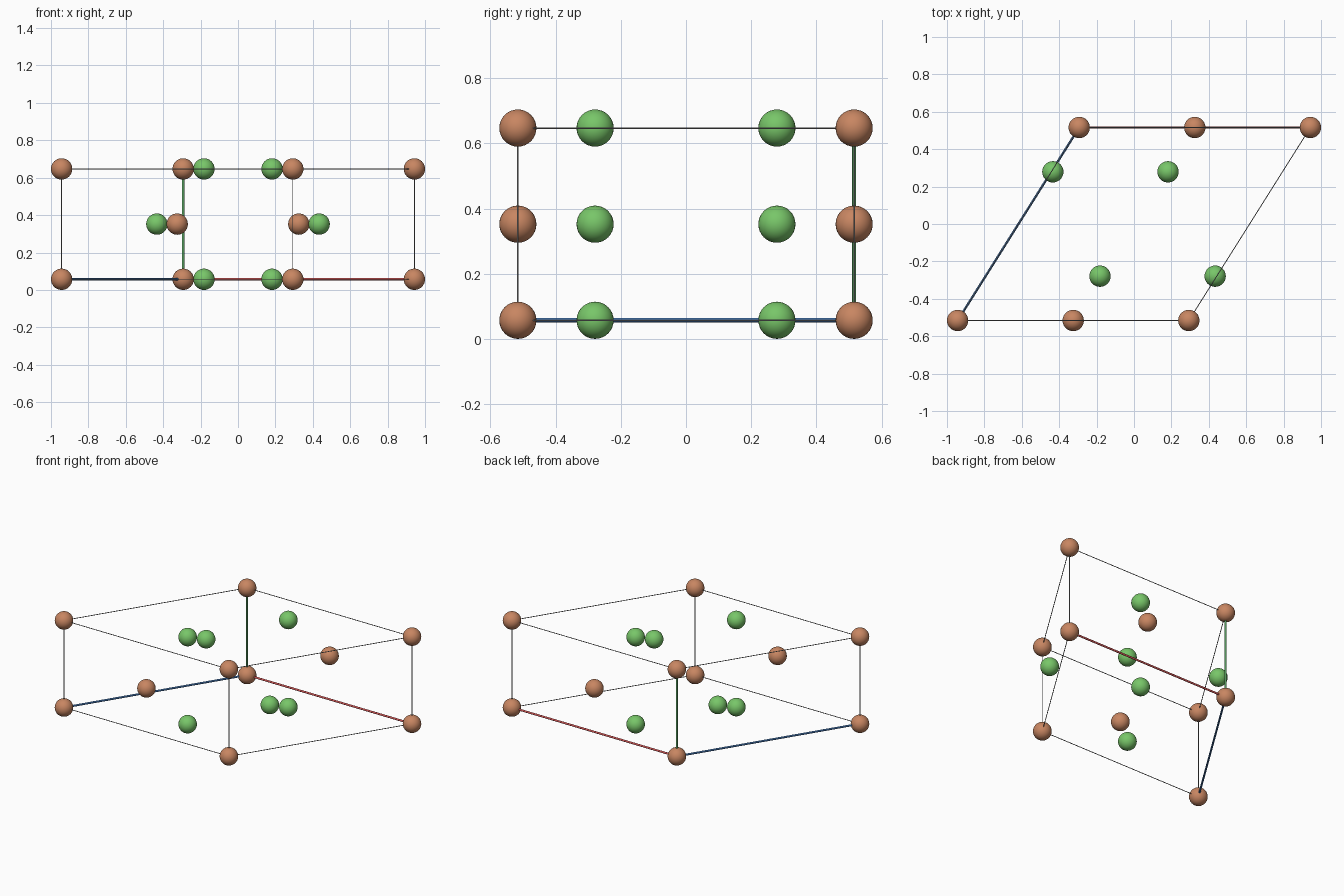
import bpy
from mathutils import Vector

if "Cube" in bpy.data.objects:
    bpy.data.objects.remove(bpy.data.objects["Cube"])

R = 0.057                        # atom radius
Z0, Z1 = 0.057, 0.647            # bottom and top layers
ZM = (Z0 + Z1) / 2
Y = 0.516


def material(name, rgb):
    m = bpy.data.materials.new(name)
    m.diffuse_color = (*rgb, 1)
    m.use_nodes = True
    m.node_tree.nodes["Principled BSDF"].inputs["Base Color"].default_value = m.diffuse_color
    return m


BROWN = material("copper brown", (0.578, 0.238, 0.122))
GREEN = material("leaf green", (0.188, 0.565, 0.141))
GREY = material("line grey", (0.33, 0.33, 0.33))
AXIS_RED = material("axis red", (0.75, 0.11, 0.11))
AXIS_GREEN = material("axis green", (0.14, 0.51, 0.17))
AXIS_BLUE = material("axis blue", (0.10, 0.31, 0.75))


def finish(name, mat):
    ob = bpy.context.object
    ob.name = name
    ob.data.materials.append(mat)
    bpy.ops.object.shade_smooth_by_angle()
    return ob


def atom(name, pos, mat):
    bpy.ops.mesh.primitive_uv_sphere_add(segments=32, ring_count=16, radius=R, location=pos)
    finish(name, mat)


def rod(name, a, b, radius, mat):
    a, b = Vector(a), Vector(b)
    bpy.ops.mesh.primitive_cylinder_add(vertices=12, radius=radius, depth=(b - a).length,
                                        location=(a + b) / 2)
    ob = finish(name, mat)
    ob.rotation_euler = (b - a).to_track_quat('Z', 'Y').to_euler()


# corners of the slanted cell, in order round the base; the first is the origin
base = [(-0.293, Y), (0.943, Y), (0.293, -Y), (-0.943, -Y)]

# brown atoms on the corners and in the middle of the front and back faces
for x, y in base:
    for z in (Z0, Z1):
        atom("corner_atom", (x, y, z), BROWN)
for s in (-1, 1):
    atom("face_atom", (s * 0.325, s * Y, ZM), BROWN)

# green atoms inside the cell: pairs on the end layers, singles on the middle layer
for s in (-1, 1):
    for z in (Z0, Z1):
        atom("layer_atom", (s * 0.182, s * 0.279, z), GREEN)
    atom("middle_atom", (-s * 0.434, s * 0.279, ZM), GREEN)

# cell edges, with three thicker coloured axes meeting at the origin corner
THIN, THICK = 0.0023, 0.0063
for i, (x, y) in enumerate(base):
    nx, ny = base[(i + 1) % 4]
    low, high = (x, y, Z0), (x, y, Z1)
    rod("top_edge", high, (nx, ny, Z1), THIN, GREY)
    if i in (1, 2):
        rod("bottom_edge", low, (nx, ny, Z0), THIN, GREY)
    if i:
        rod("upright_edge", low, high, THIN, GREY)

origin = (*base[0], Z0)
rod("red_axis", origin, (*base[1], Z0), THICK, AXIS_RED)
rod("blue_axis", origin, (*base[3], Z0), THICK, AXIS_BLUE)
rod("green_axis", origin, (*base[0], Z1), THICK, AXIS_GREEN)
